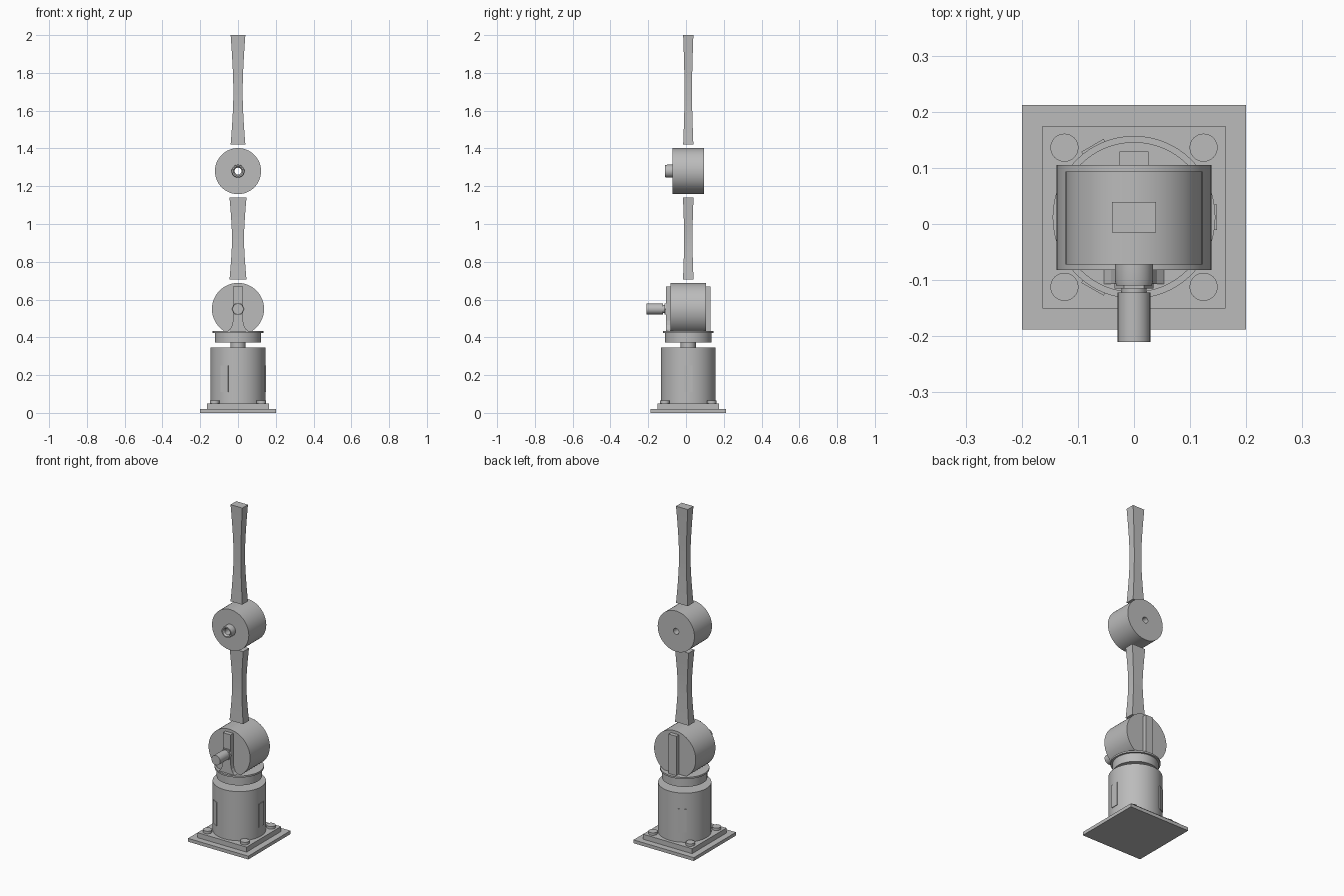
import bpy, bmesh, math
from mathutils import Matrix

cube = bpy.data.objects.get("Cube")
if cube:
    bpy.data.objects.remove(cube, do_unlink=True)

CY = 0.012          # shared centre line in y

metal = bpy.data.materials.new("plain_grey")
metal.use_nodes = True
GREY = (0.5, 0.5, 0.5, 1)
metal.diffuse_color = GREY
metal.node_tree.nodes["Principled BSDF"].inputs["Base Color"].default_value = GREY


def finish(name, bm, smooth=False):
    bmesh.ops.recalc_face_normals(bm, faces=bm.faces)
    mesh = bpy.data.meshes.new(name)
    bm.to_mesh(mesh)
    bm.free()
    mesh.materials.append(metal)
    obj = bpy.data.objects.new(name, mesh)
    bpy.context.collection.objects.link(obj)
    if smooth:
        bpy.ops.object.select_all(action="DESELECT")
        bpy.context.view_layer.objects.active = obj
        obj.select_set(True)
        bpy.ops.object.shade_smooth_by_angle(angle=math.radians(30))
    return obj


def box(name, x, y, z, turn=0):
    """Box from (low, high) ranges, turned about the centre line."""
    bm = bmesh.new()
    size = [b - a for a, b in (x, y, z)]
    mid = [(a + b) / 2 for a, b in (x, y, z)]
    bmesh.ops.create_cube(bm, size=1, matrix=Matrix.Translation(mid) @ Matrix.Diagonal((*size, 1)))
    bmesh.ops.transform(bm, verts=bm.verts,
                        matrix=Matrix.Translation((0, CY, 0)) @ Matrix.Rotation(turn, 4, "Z"))
    return finish(name, bm)


def lathe(name, profile, place, steps=64, closed=False):
    """Spin (radius, height) points round z, then place the result."""
    bm = bmesh.new()
    verts = [bm.verts.new((r, 0, h)) for r, h in profile]
    pairs = list(zip(verts, verts[1:]))
    if closed:
        pairs.append((verts[-1], verts[0]))
    edges = [bm.edges.new(p) for p in pairs]
    bmesh.ops.spin(bm, geom=verts + edges, axis=(0, 0, 1), cent=(0, 0, 0),
                   angle=math.tau, steps=steps, use_duplicate=False)
    bmesh.ops.remove_doubles(bm, verts=bm.verts, dist=1e-5)
    bmesh.ops.transform(bm, verts=bm.verts, matrix=place)
    return finish(name, bm, steps > 8)


def rod(low, high, r):
    return [(0, low), (r, low), (r, high), (0, high)]


def along_y(z):
    """Lathe height becomes y, at height z."""
    return Matrix.Translation((0, 0, z)) @ Matrix.Rotation(-math.pi / 2, 4, "X")


def upright(x=0, y=CY):
    return Matrix.Translation((x, y, 0))


def arm(name, low, high, end, waist, flare_low, flare_high):
    """Rectangular bar whose ends flare smoothly from a slim waist."""
    bm = bmesh.new()
    rings = []
    n = 24
    for i in range(n + 1):
        z = low + (high - low) * i / n
        t = max(0, 1 - (z - low) / flare_low, 1 - (high - z) / flare_high)
        hx, hy = (w + (e - w) * t ** 1.4 for w, e in zip(waist, end))
        rings.append([bm.verts.new((sx * hx, CY + sy * hy, z))
                      for sx, sy in ((-1, -1), (1, -1), (1, 1), (-1, 1))])
    for a, b in zip(rings, rings[1:]):
        for k in range(4):
            m = (k + 1) % 4
            bm.faces.new((a[k], a[m], b[m], b[k]))
    bm.faces.new(rings[0])
    bm.faces.new(rings[-1])
    return finish(name, bm, True)


# Base plates and bolts
box("base_plate", (-0.2, 0.2), (-0.2, 0.2), (0, 0.02))
box("mounting_plate", (-0.163, 0.163), (-0.163, 0.163), (0.02, 0.05))
for sx in (-1, 1):
    for sy in (-1, 1):
        lathe("base_bolt", rod(0.05, 0.065, 0.025), upright(sx * 0.124, CY + sy * 0.124), 32)

# Pedestal with three raised panels
lathe("pedestal", rod(0.05, 0.345, 0.145), upright())
for i in range(3):
    box("pedestal_panel", (0.13, 0.148), (-0.023, 0.023), (0.11, 0.25), i * math.tau / 3)

# Swivel neck and turntable
lathe("swivel_neck", rod(0.34, 0.375, 0.04), upright())
lathe("turntable", [(0, 0.372), (0.123, 0.372), (0.123, 0.424), (0.134, 0.424),
                    (0.134, 0.434), (0, 0.434)], upright())

# Shoulder drum with its two brackets
lathe("shoulder_drum", rod(-0.082, 0.105, 0.138), along_y(0.55))
box("rear_bracket", (-0.026, 0.026), (0.09, 0.117), (0.43, 0.67))

bm = bmesh.new()
side = [(0.026, 0.67), (0.026, 0.49), (0.031, 0.465), (0.041, 0.445), (0.055, 0.433)]
outline = side + [(-x, z) for x, z in reversed(side)]
face = bm.faces.new([bm.verts.new((x, -0.107, z)) for x, z in outline])
moved = bmesh.ops.extrude_face_region(bm, geom=[face])["geom"]
bmesh.ops.translate(bm, vec=(0, 0.027, 0),
                    verts=[v for v in moved if isinstance(v, bmesh.types.BMVert)])
finish("front_bracket", bm)

# Shoulder nut and drive shaft
lathe("shoulder_nut", rod(-0.115, -0.105, 0.035), along_y(0.55), 6)
lathe("shaft_neck", rod(-0.125, -0.11, 0.022), along_y(0.55), 32)
lathe("drive_shaft", rod(-0.21, -0.122, 0.029), along_y(0.55), 32)

# Elbow drum and boss, both bored through
lathe("elbow_drum", [(0.018, -0.072), (0.122, -0.072), (0.122, 0.094), (0.018, 0.094)],
      along_y(1.28), closed=True)
lathe("elbow_boss", [(0.018, -0.072), (0.034, -0.072), (0.034, -0.1), (0.032, -0.11),
                     (0.025, -0.11), (0.018, -0.1)], along_y(1.28), 32, closed=True)

# Arms
arm("lower_arm", 0.705, 1.14, (0.045, 0.028), (0.032, 0.022), 0.2, 0.2)
arm("upper_arm", 1.42, 2.0, (0.039, 0.027), (0.025, 0.02), 0.24, 0.26)
